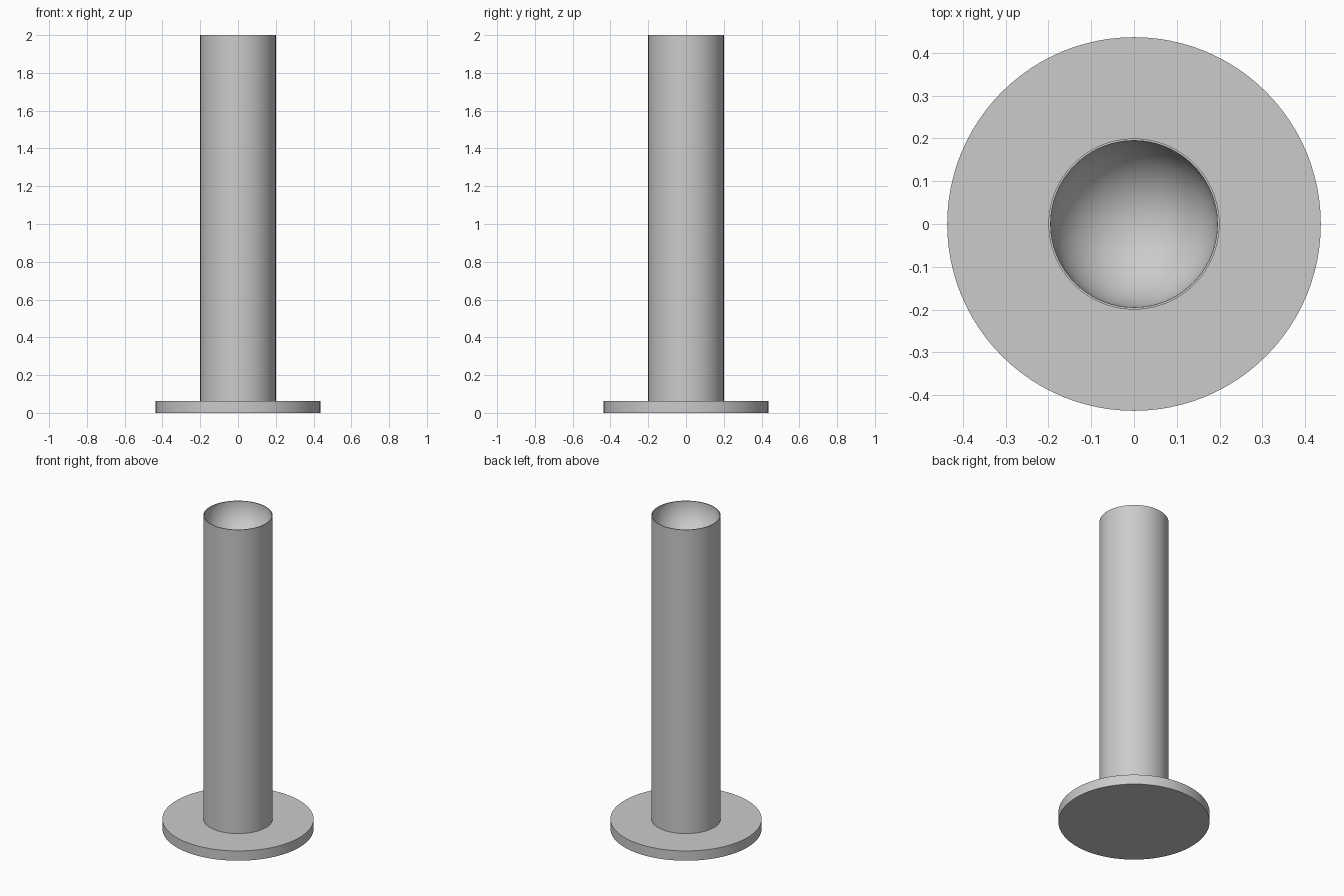
import bpy, bmesh, math

if "Cube" in bpy.data.objects:
    bpy.data.objects.remove(bpy.data.objects["Cube"])

SEGMENTS = 96
BASE_R, BASE_H = 0.437, 0.0625
COLUMN_R, BOWL_R, TOP = 0.2, 0.195, 2.0

grey = bpy.data.materials.new("light grey")
grey.diffuse_color = (0.6, 0.6, 0.6, 1)
grey.use_nodes = True
grey.node_tree.nodes["Principled BSDF"].inputs["Base Color"].default_value = grey.diffuse_color


def lathe(name, profile):
    """Spin an (r, z) profile that starts and ends on the z axis."""
    bm = bmesh.new()
    verts = [bm.verts.new((r, 0, z)) for r, z in profile]
    edges = [bm.edges.new(pair) for pair in zip(verts, verts[1:])]
    bmesh.ops.spin(bm, geom=verts + edges, cent=(0, 0, 0), axis=(0, 0, 1),
                   angle=2 * math.pi, steps=SEGMENTS, use_duplicate=False)
    bmesh.ops.remove_doubles(bm, verts=bm.verts, dist=1e-5)
    bmesh.ops.recalc_face_normals(bm, faces=bm.faces)
    mesh = bpy.data.meshes.new(name)
    bm.to_mesh(mesh)
    bm.free()
    mesh.materials.append(grey)
    obj = bpy.data.objects.new(name, mesh)
    bpy.context.collection.objects.link(obj)
    bpy.ops.object.select_all(action='DESELECT')
    obj.select_set(True)
    bpy.context.view_layer.objects.active = obj
    bpy.ops.object.shade_smooth_by_angle(angle=math.radians(30))
    return obj


# Round foot plate
lathe("base_disc", [(0, 0), (BASE_R, 0), (BASE_R, BASE_H), (0, BASE_H)])

# Column with a hemispherical cup sunk into its top
STEPS = 24
bowl = [(BOWL_R * math.cos(a), TOP - BOWL_R * math.sin(a))
        for a in (math.pi / 2 * i / STEPS for i in range(STEPS))]
bowl.append((0, TOP - BOWL_R))
lathe("cupped_column", [(0, BASE_H), (COLUMN_R, BASE_H), (COLUMN_R, TOP)] + bowl)
